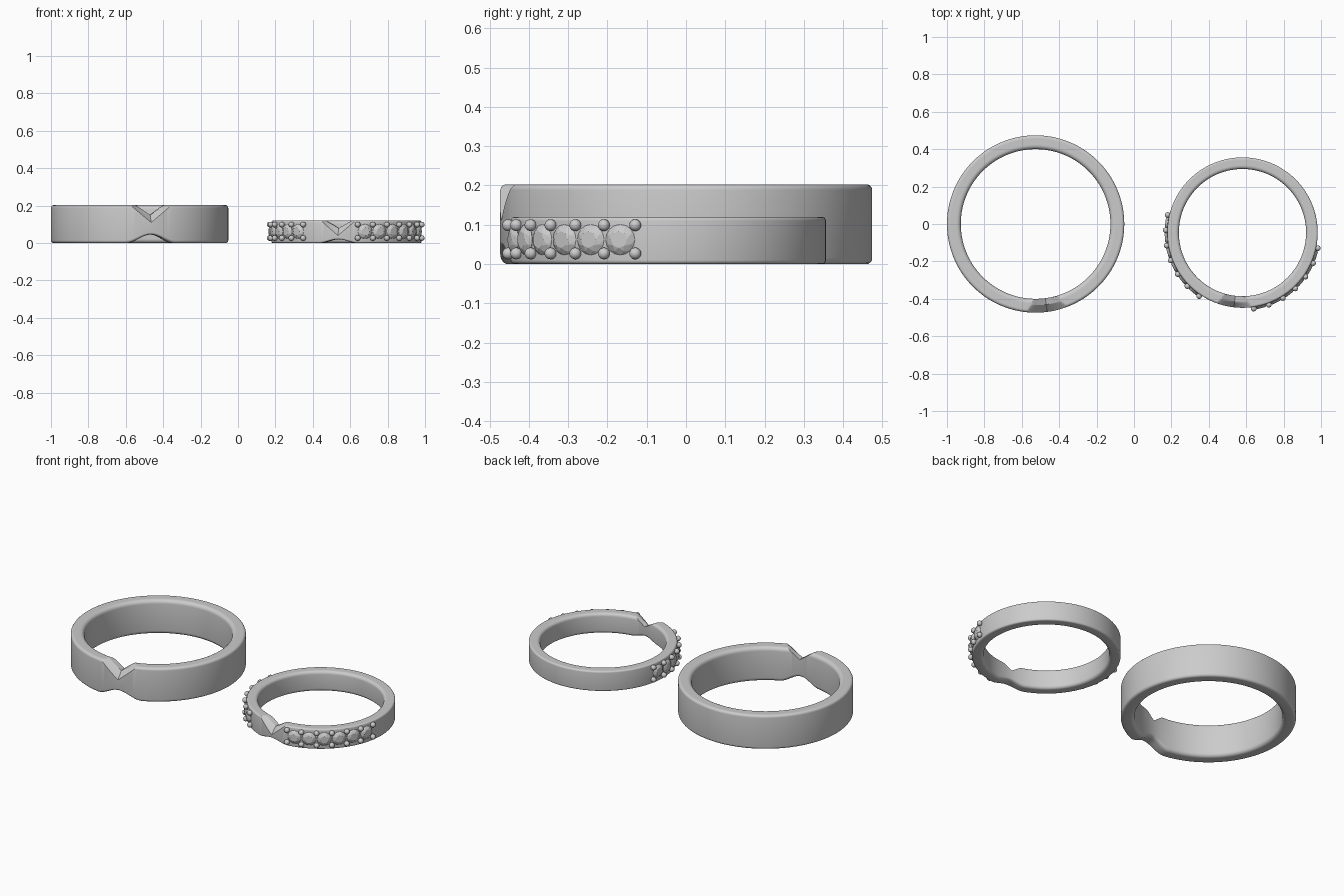
import bpy, bmesh
from math import sin, cos, pi, radians
from mathutils import Matrix, Vector

if "Cube" in bpy.data.objects:
    bpy.data.objects.remove(bpy.data.objects["Cube"])


def finish(bm, name, angle=None):
    bmesh.ops.recalc_face_normals(bm, faces=bm.faces[:])
    me = bpy.data.meshes.new(name)
    bm.to_mesh(me)
    bm.free()
    ob = bpy.data.objects.new(name, me)
    bpy.context.collection.objects.link(ob)
    if angle:
        bpy.ops.object.select_all(action='DESELECT')
        ob.select_set(True)
        bpy.context.view_layer.objects.active = ob
        bpy.ops.object.shade_smooth_by_angle(angle=radians(angle))
    return ob


def band_profile(ri, ro, h, fo, fi):
    """Closed (radius, z) section with rounded corners and a subdivided top."""
    pts = []
    corners = [(ro - fo, fo, fo, -90), (ro - fo, h - fo, fo, 0),
               (ri + fi, h - fi, fi, 90), (ri + fi, fi, fi, 180)]
    for i, (cx, cz, f, a0) in enumerate(corners):
        for k in range(6):
            a = radians(a0 + 18 * k)
            pts.append((cx + f * cos(a), cz + f * sin(a)))
        if i == 1:
            for k in range(1, 6):
                t = k / 6
                pts.append((ro - fo + (ri + fi - ro + fo) * t, h))
    return pts


def band(name, centre, ri, ro, h, fo, fi, notch, outer, inner, chamfer, lift, lift_w, n=360):
    """Ring with a V notch cut in its top edge and an arch in its lower edge."""
    bm = bmesh.new()
    rings = []
    for i in range(n):
        d = (i - n // 2) * 2 * pi / n
        a = radians(notch) + d
        u = abs(d) * ro
        row = []
        for r, z in band_profile(ri, ro, h, fo, fi):
            if u < lift_w:
                z += lift * (0.5 + 0.5 * cos(pi * u / lift_w)) * max(0, 1 - z / h)
            t = min(1, (ro - r) / chamfer)
            cut_o = outer[0] + u * (h - outer[0]) / outer[1]
            cut_i = inner[0] + u * (h - inner[0]) / inner[1]
            z = min(z, cut_o + (cut_i - cut_o) * t)
            row.append(bm.verts.new((centre[0] + r * cos(a), centre[1] + r * sin(a), z)))
        rings.append(row)
    m = len(rings[0])
    for i in range(n):
        p, q = rings[i], rings[(i + 1) % n]
        for j in range(m):
            k = (j + 1) % m
            bm.faces.new((p[j], q[j], q[k], p[k]))
    return finish(bm, name, 25)


def frame(centre, r, deg, z):
    """Local z points radially outward, local y points up."""
    a = radians(deg)
    out, up = Vector((cos(a), sin(a), 0)), Vector((0, 0, 1))
    side = up.cross(out)
    rot = Matrix((side, up, out)).transposed().to_4x4()
    return Matrix.Translation((centre[0] + r * out.x, centre[1] + r * out.y, z)) @ rot


def add_gem(bm, mat, rad):
    """Round cut stone: table, star and main facets, girdle, pavilion."""
    def loop(r, z, n, off=0):
        return [bm.verts.new(mat @ Vector((r * cos(2 * pi * (k + off) / n),
                                           r * sin(2 * pi * (k + off) / n), z))) for k in range(n)]
    table = loop(rad * 0.55, rad * 0.33, 8)
    mid = loop(rad * 0.8, rad * 0.2, 8, 0.5)
    girdle = loop(rad, 0, 16)
    tip = bm.verts.new(mat @ Vector((0, 0, -rad * 0.8)))
    bm.faces.new(table)
    for k in range(8):
        j = (k + 1) % 8
        g0, g1, g2 = girdle[2 * k], girdle[2 * k + 1], girdle[(2 * k + 2) % 16]
        bm.faces.new((table[k], mid[k], table[j]))
        bm.faces.new((table[j], mid[k], g2, mid[j]))
        bm.faces.new((mid[k], g0, g1))
        bm.faces.new((mid[k], g1, g2))
        bm.faces.new((g0, tip, g1))
        bm.faces.new((g1, tip, g2))


# Wide plain band
band("wide_band", (-0.526, 0), 0.40, 0.474, 0.203, 0.015, 0.022, -82.5,
     (0.11, 0.112), (0.15, 0.085), 0.04, 0.045, 0.14)

# Narrow jewelled band
C, R, H = (0.58, -0.046), 0.402, 0.12
band("narrow_band", C, 0.34, R, H, 0.010, 0.018, -96.5,
     (0.04, 0.094), (0.08, 0.078), 0.03, 0.02, 0.11)

# Two rows of stones, each held by pairs of beads
for side, start, step in (("right", -11.7, -11.65), ("left", 166.7, 11.5)):
    gems, beads = bmesh.new(), bmesh.new()
    for i in range(6):
        add_gem(gems, frame(C, R + 0.001, start + step * (i + 0.5), 0.062), 0.039)
    for i in range(7):
        for z in (0.027, 0.099):
            bmesh.ops.create_uvsphere(beads, u_segments=20, v_segments=12, radius=0.015,
                                      matrix=frame(C, 0.411, start + step * i, z))
    finish(gems, side + "_stones")
    finish(beads, side + "_beads", 40)
